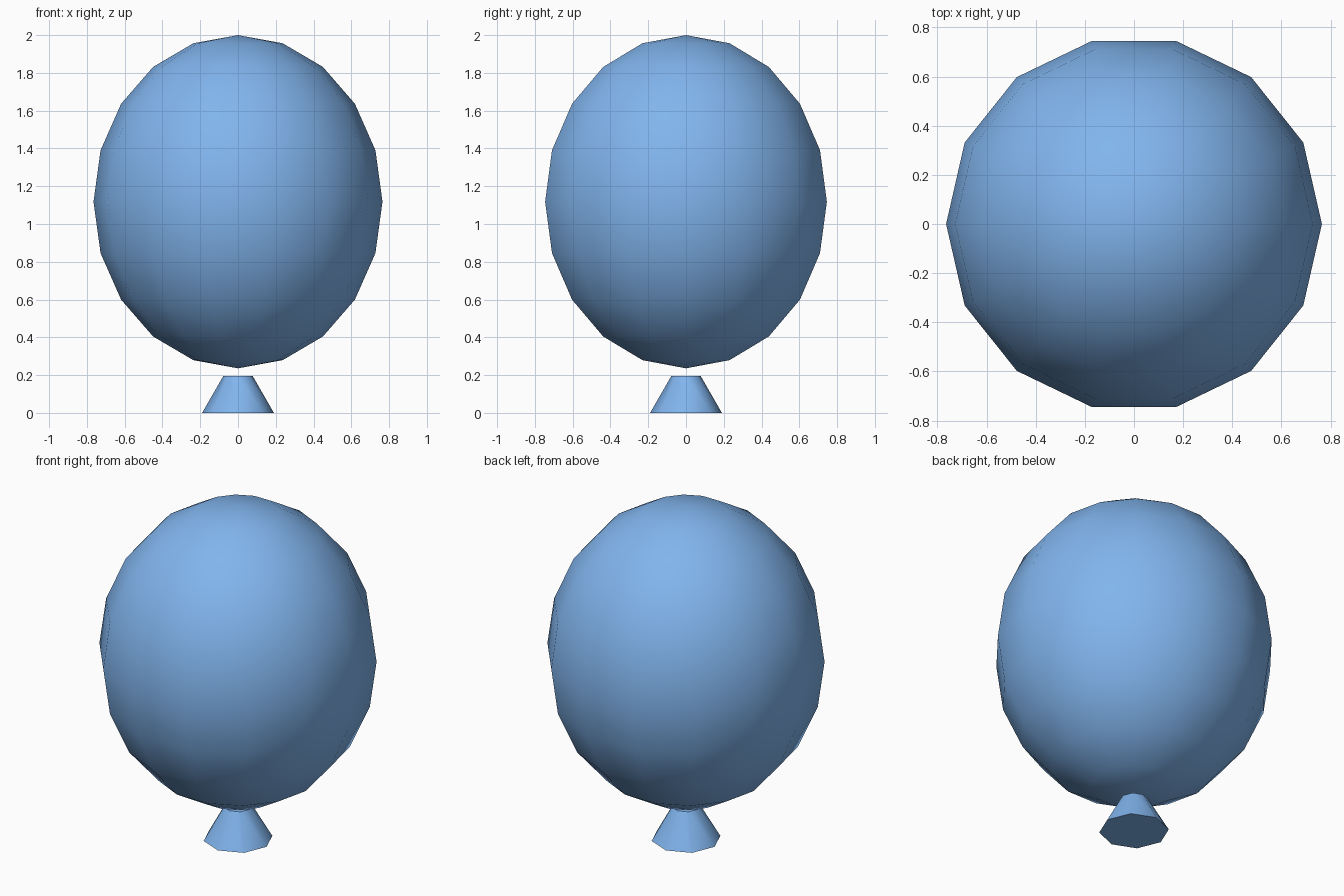
import bpy
import math

if "Cube" in bpy.data.objects:
    bpy.data.objects.remove(bpy.data.objects["Cube"])

blue = bpy.data.materials.new("balloon_blue")
blue.diffuse_color = (0.22, 0.46, 0.85, 1.0)
blue.use_nodes = True
blue.node_tree.nodes["Principled BSDF"].inputs["Base Color"].default_value = blue.diffuse_color


def finish(name, angle):
    obj = bpy.context.object
    obj.name = name
    obj.data.materials.append(blue)
    bpy.ops.object.transform_apply(location=False, rotation=True, scale=True)
    bpy.ops.object.shade_smooth_by_angle(angle=math.radians(angle))
    return obj


# Balloon body: stretched 14-sided sphere with a vertex on the y axis
bpy.ops.mesh.primitive_uv_sphere_add(segments=14, ring_count=10, radius=1,
                                     location=(0, 0, 1.118))
body = bpy.context.object
body.rotation_euler.z = math.pi / 2
body.scale = (0.765, 0.765, 0.882)
finish("balloon_body", 60)

# Flared tie below the body
bpy.ops.mesh.primitive_cone_add(vertices=8, radius1=0.19, radius2=0.078,
                                depth=0.195, location=(0, 0, 0.0975))
finish("balloon_tie", 50)
